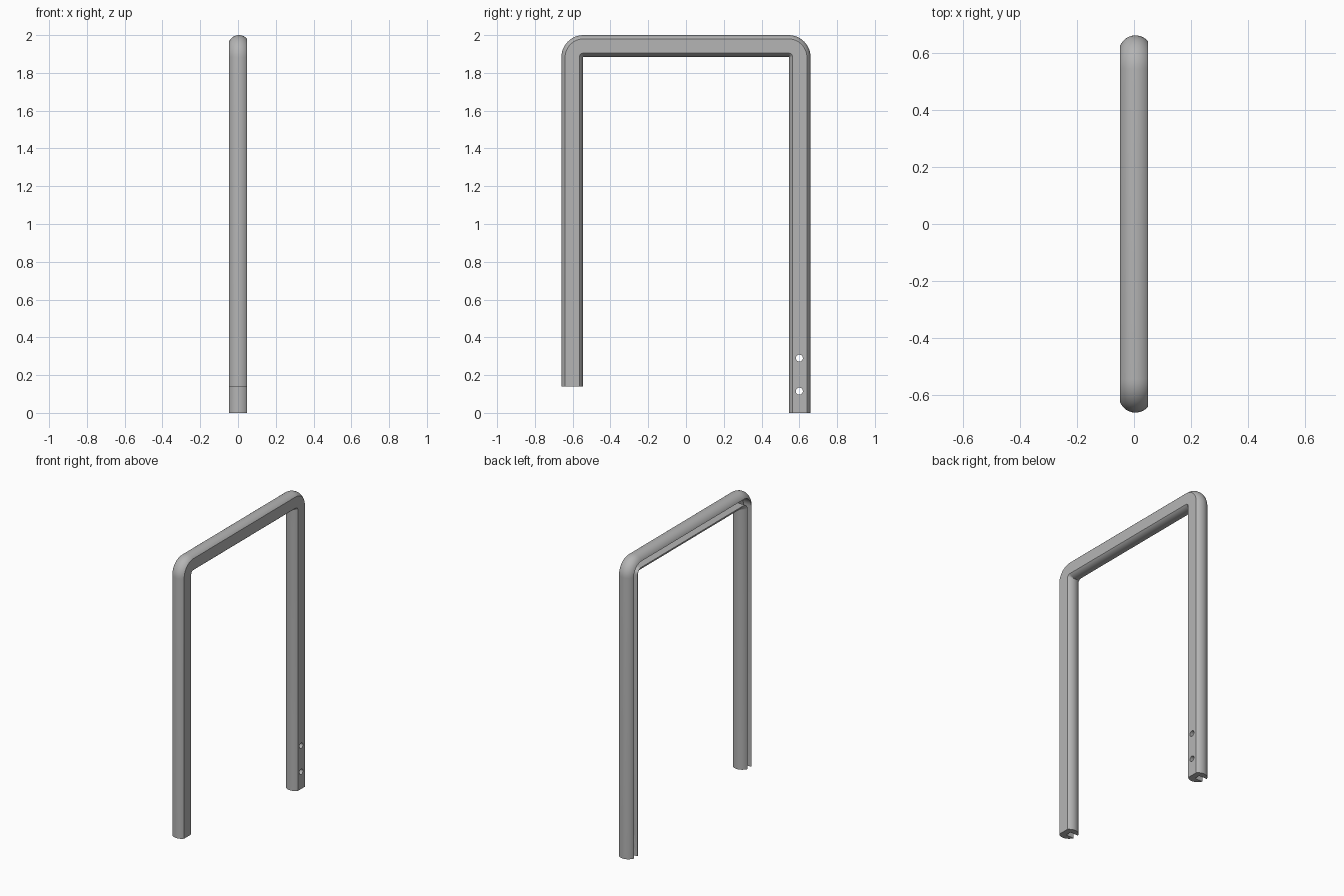
import bpy, bmesh
from math import sin, cos, asin, pi, sqrt

cube = bpy.data.objects.get("Cube")
if cube:
    bpy.data.objects.remove(cube, do_unlink=True)

R = 0.0575          # tube radius
CX = 0.005          # tube centre in x
FLAT = 0.0375       # half width of the flat side
SLOT = 0.02         # half width of the slot
FLOOR = 0.01        # x of the slot floor
LEG = 0.6025        # leg centre in y
TOP = 2 - R         # top bar centre in z
BEND = 0.06         # bend radius of the centre line

# Colour
metal = bpy.data.materials.new("grey metal")
metal.use_nodes = True
grey = (0.46, 0.46, 0.46, 1)
metal.diffuse_color = grey
metal.node_tree.nodes["Principled BSDF"].inputs["Base Color"].default_value = grey

# Cross-section (x, outward): round tube with one flat side and a slot opposite
STEPS = 20
a0, a1 = asin(FLAT / R), pi - asin(SLOT / R)
arc = [a0 + (a1 - a0) * i / STEPS for i in range(STEPS + 1)]
half = [(CX + R * cos(a), R * sin(a)) for a in arc] + [(FLOOR, SLOT)]
profile = half + [(x, -d) for x, d in reversed(half)]

# Path (y, z, outward y, outward z): front leg, two bends, back leg
path = [(-LEG, 0.14, -1, 0)]
BENDS = 12
for side in (-1, 1):
    for i in range(BENDS + 1):
        t = pi / 2 * (i if side < 0 else BENDS - i) / BENDS
        ny, nz = side * cos(t), sin(t)
        path.append((side * (LEG - BEND) + BEND * ny, TOP - BEND + BEND * nz, ny, nz))
path.append((LEG, 0, 1, 0))

# Sweep the section along the path
bm = bmesh.new()
rings = [[bm.verts.new((x, y + d * ny, z + d * nz)) for x, d in profile]
         for y, z, ny, nz in path]
n = len(profile)
for a, b in zip(rings, rings[1:]):
    for i in range(n):
        j = (i + 1) % n
        bm.faces.new((a[i], a[j], b[j], b[i]))
bm.faces.new(rings[0])
bm.faces.new(list(reversed(rings[-1])))
bmesh.ops.recalc_face_normals(bm, faces=bm.faces)
mesh = bpy.data.meshes.new("frame")
bm.to_mesh(mesh)
bm.free()
mesh.materials.append(metal)
frame = bpy.data.objects.new("slotted_frame", mesh)
bpy.context.collection.objects.link(frame)

# Screw holes through the flat side of the back leg
for k, z in enumerate((0.115, 0.29)):
    bpy.ops.mesh.primitive_cylinder_add(
        vertices=32, radius=0.0185, depth=0.08,
        location=(0.045, 0.6, z), rotation=(0, pi / 2, 0))
    cutter = bpy.context.object
    cutter.name = f"screw_hole_cutter_{k + 1}"
    cutter.data.materials.append(metal)
    cutter.hide_render = True
    cutter.hide_set(True)
    cut = frame.modifiers.new("screw hole", "BOOLEAN")
    cut.operation = "DIFFERENCE"
    cut.solver = "EXACT"
    cut.object = cutter

# Apply the cuts, then smooth the round surfaces
bpy.ops.object.select_all(action="DESELECT")
bpy.context.view_layer.objects.active = frame
frame.select_set(True)
for m in list(frame.modifiers):
    cutter = m.object
    bpy.ops.object.modifier_apply(modifier=m.name)
    bpy.data.objects.remove(cutter, do_unlink=True)
bpy.ops.object.shade_smooth_by_angle(angle=pi / 6)
